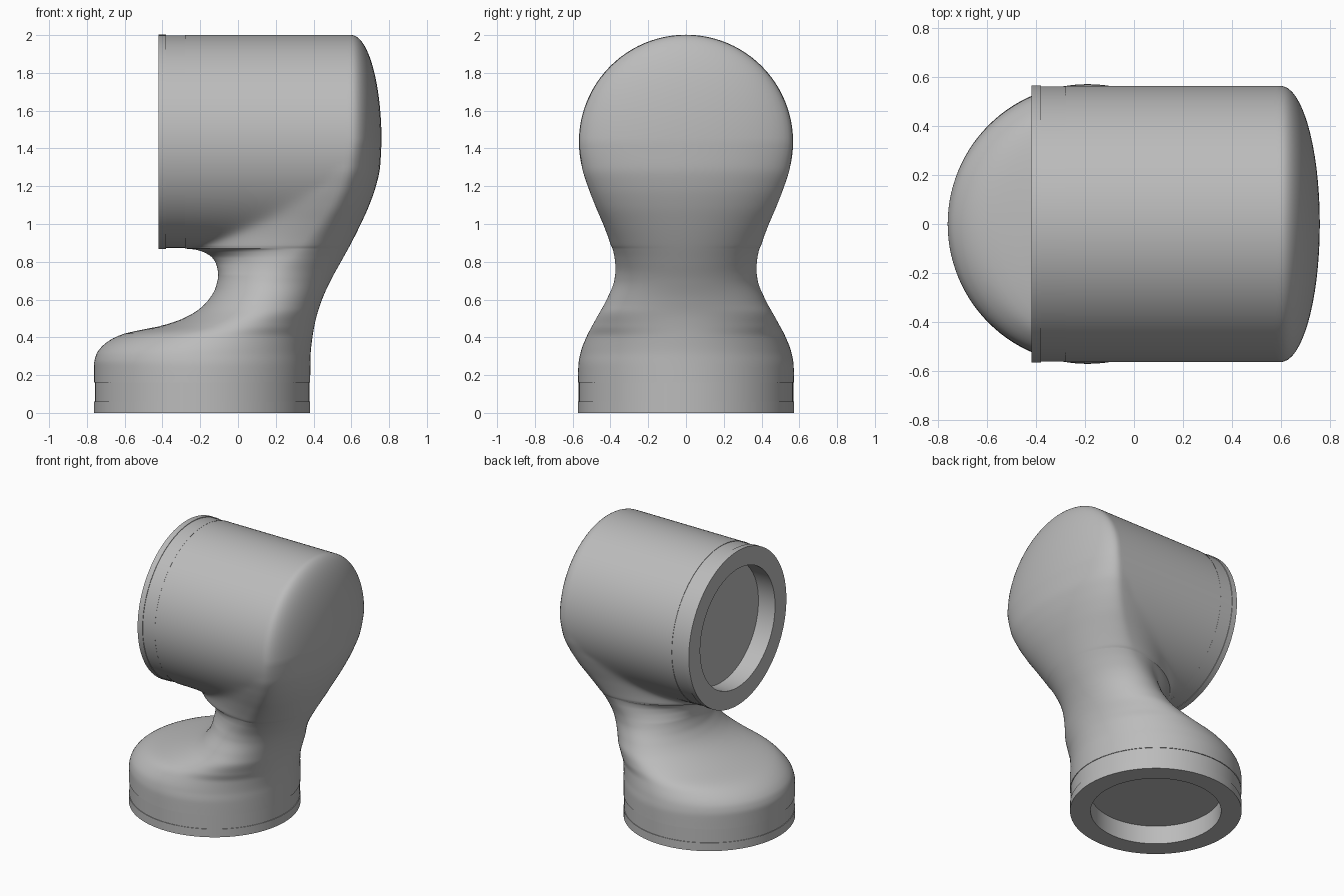
import bpy, bmesh, math
from mathutils import Matrix

cube = bpy.data.objects.get("Cube")
if cube:
    bpy.data.objects.remove(cube, do_unlink=True)

grey = bpy.data.materials.new("matte grey")
grey.use_nodes = True
tone = (0.5, 0.5, 0.5, 1)
grey.diffuse_color = tone
grey.node_tree.nodes["Principled BSDF"].inputs["Base Color"].default_value = tone


def curve(keys):
    """Smooth monotone interpolation through (z, value) keys."""
    n = len(keys)
    slopes = [(keys[i + 1][1] - keys[i][1]) / (keys[i + 1][0] - keys[i][0])
              for i in range(n - 1)]
    tangents = [slopes[0]]
    for s, t in zip(slopes, slopes[1:]):
        tangents.append(2 * s * t / (s + t) if s * t > 0 else 0)
    tangents.append(slopes[-1])

    def value(z):
        if z <= keys[0][0]:
            return keys[0][1]
        if z >= keys[-1][0]:
            return keys[-1][1]
        i = max(k for k in range(n - 1) if keys[k][0] <= z)
        h = keys[i + 1][0] - keys[i][0]
        t = (z - keys[i][0]) / h
        ease = t * t * (3 - 2 * t)
        return (keys[i][1] * (1 - ease) + keys[i + 1][1] * ease
                + h * t * (1 - t) * ((1 - t) * tangents[i] - t * tangents[i + 1]))
    return value


def finish(name, bm, angle=35):
    bmesh.ops.remove_doubles(bm, verts=bm.verts, dist=0.0002)
    bmesh.ops.recalc_face_normals(bm, faces=bm.faces)
    mesh = bpy.data.meshes.new(name)
    bm.to_mesh(mesh)
    bm.free()
    mesh.materials.append(grey)
    obj = bpy.data.objects.new(name, mesh)
    bpy.context.collection.objects.link(obj)
    bpy.ops.object.select_all(action="DESELECT")
    obj.select_set(True)
    bpy.context.view_layer.objects.active = obj
    bpy.ops.object.shade_smooth_by_angle(angle=math.radians(angle))
    return obj


def loft(bm, rings):
    """Join successive closed rings of points with quads."""
    rows = [[bm.verts.new(p) for p in ring] for ring in rings]
    for low, high in zip(rows, rows[1:]):
        for i in range(len(low)):
            j = (i + 1) % len(low)
            bm.faces.new((low[i], low[j], high[j], high[i]))


def socket(name, profile, matrix, sides=96):
    """Turned end collar with a round recess."""
    bm = bmesh.new()
    loft(bm, [[(r * math.cos(k * math.tau / sides), r * math.sin(k * math.tau / sides), h)
               for k in range(sides)] for r, h in profile])
    bm.transform(matrix)
    return finish(name, bm)


def collar_profile(radius, lip, length):
    hole, depth, band = 0.435, 0.135, radius - 0.004
    return [(0, depth), (hole, depth), (hole, 0), (radius, 0), (radius, lip),
            (band, lip), (band, length), (radius - 0.001, length)]


# Main dimensions
BASE_X, BASE_R, BASE_TOP = -0.19, 0.572, 0.16
HEAD_Z, HEAD_R, HEAD_X = 1.435, 0.565, -0.28
CAP = 0.16
HEAD_LOW = HEAD_Z - HEAD_R

# Outline of the body: inner edge, outer edge, half width, outer rounding
inner_edge = curve([(0.16, -0.762), (0.26, -0.762), (0.31, -0.75), (0.35, -0.722),
                    (0.39, -0.67), (0.42, -0.6), (0.44, -0.51), (0.46, -0.41),
                    (0.5, -0.29), (0.55, -0.205), (0.6, -0.155), (0.66, -0.12),
                    (0.73, -0.105), (0.78, -0.113), (0.82, -0.135), (0.85, -0.18),
                    (0.865, -0.23), (0.87, -0.28)])
outer_edge = curve([(0.16, 0.382), (0.3, 0.384), (0.4, 0.394), (0.5, 0.413),
                    (0.6, 0.445), (0.7, 0.49), (0.8, 0.545), (0.9, 0.6), (1, 0.65),
                    (1.1, 0.695), (1.2, 0.73), (1.3, 0.752), (HEAD_Z, 0.76)])
half_width = curve([(0.16, 0.572), (0.25, 0.57), (0.32, 0.558), (0.4, 0.528),
                    (0.5, 0.475), (0.6, 0.42), (0.7, 0.38), (0.76, 0.373),
                    (0.82, 0.378), (0.9, 0.398), (1, 0.434), (1.1, 0.478),
                    (1.2, 0.52), (1.3, 0.55), (HEAD_Z, HEAD_R)])
rounding = curve([(0.16, 0.572), (0.3, 0.57), (0.4, 0.52), (0.46, 0.42), (0.55, 0.32),
                  (0.73, 0.3), (0.9, 0.25), (1.1, 0.2), (HEAD_Z, CAP)])


def slice_ring(z, columns=56):
    """Horizontal outline of the body at height z."""
    chord = math.sqrt(max(0, HEAD_R ** 2 - (z - HEAD_Z) ** 2))
    if z > HEAD_Z:
        corner = CAP * chord / HEAD_R
        right = 0.6 + corner
    else:
        corner, right = rounding(z), outer_edge(z)
    left, middle = inner_edge(z), right - corner
    neck = max(half_width(z), chord) if z < HEAD_Z else chord
    power = 0.5 + 0.25 * min(1, max(0, (z - 0.73) / (HEAD_LOW - 0.73)))
    blend = min(0.06 * max(0, min(1, (1.2 - z) / 0.3)), chord / 2)
    side = []
    for i in range(columns + 1):
        x = left + (right - left) * (1 - math.cos(math.pi * i / columns)) / 2
        u = min(1, max(0, (middle - x) / (middle - left)))
        v = min(1, max(0, (x - middle) / max(corner, 1e-6)))
        y = neck * (1 - u * u) ** power
        if z >= HEAD_Z:
            y = chord
        elif chord:
            y = (y + chord + math.sqrt((y - chord) ** 2 + blend ** 2)) / 2
        side.append((x, y * math.sqrt(1 - v * v)))
    return [(x, y, z) for x, y in side] + [(x, -y, z) for x, y in reversed(side)]


# Elbow body: foot, neck and head in one smooth skin
foot_rows, head_rows = 84, 80
heights = [BASE_TOP + (HEAD_LOW - BASE_TOP) * math.sin(math.pi / 2 * i / foot_rows)
           for i in range(foot_rows)]
heights += [HEAD_Z - HEAD_R * math.cos(math.pi * i / head_rows)
            for i in range(head_rows + 1)]
body = bmesh.new()
loft(body, [slice_ring(z) for z in heights])
finish("elbow_body", body, 50)

# Collars at the foot and at the open end of the head
socket("base_collar", collar_profile(BASE_R, 0.06, BASE_TOP),
       Matrix.Translation((BASE_X, 0, 0)))
socket("head_collar", collar_profile(HEAD_R + 0.002, 0.04, 0.14),
       Matrix.Translation((HEAD_X - 0.14, 0, HEAD_Z)) @ Matrix.Rotation(math.pi / 2, 4, "Y"))
